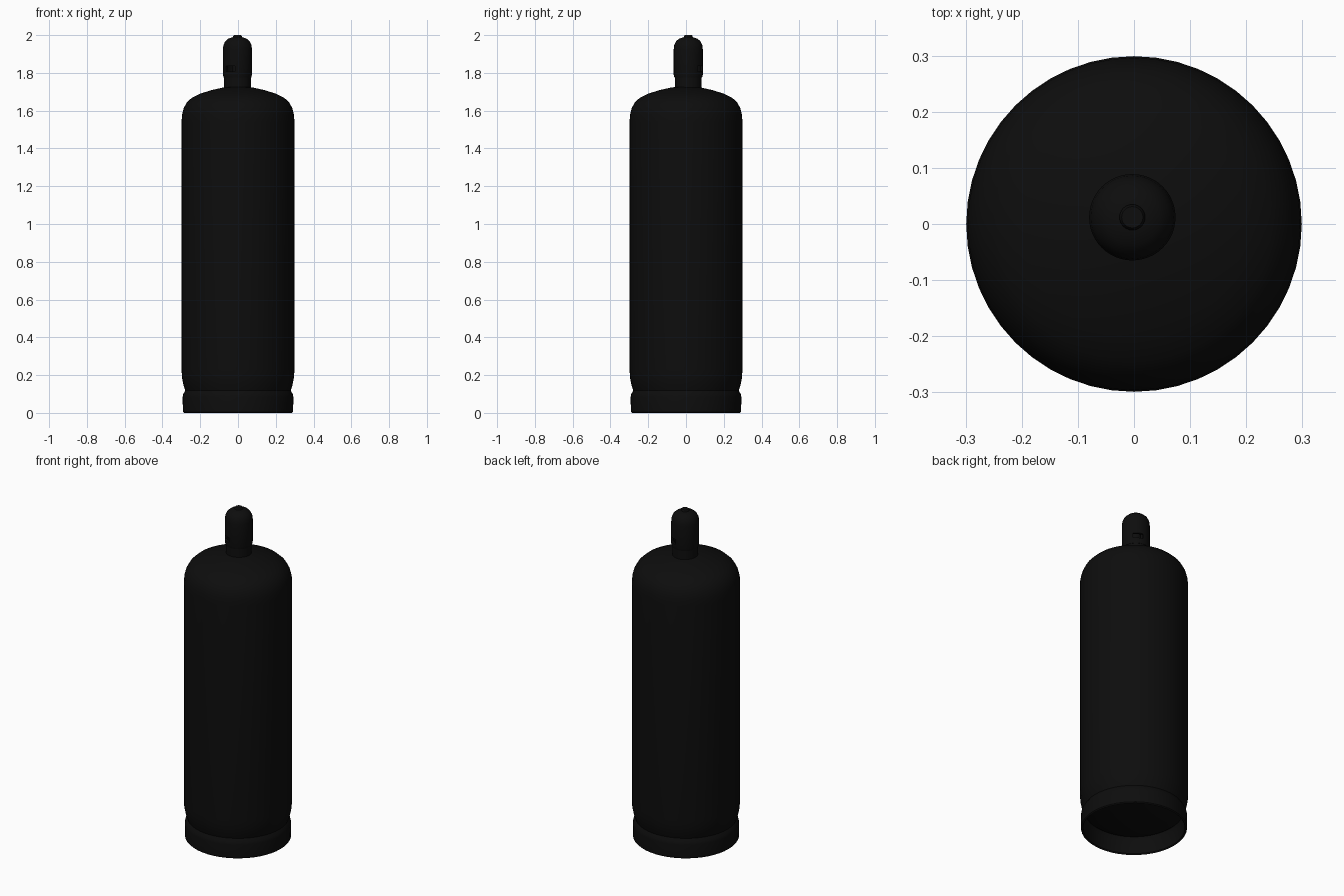
import bpy, bmesh, math
from mathutils import Vector

if "Cube" in bpy.data.objects:
    bpy.data.objects.remove(bpy.data.objects["Cube"])

black = bpy.data.materials.new("black_paint")
black.diffuse_color = (0.004, 0.004, 0.004, 1)
black.use_nodes = True
black.node_tree.nodes["Principled BSDF"].inputs["Base Color"].default_value = black.diffuse_color


def lathe(name, profile, center=(0, 0), segments=48, closed=False):
    """Spin an (r, z) profile around a vertical axis."""
    bm = bmesh.new()
    pts = profile + profile[:1] if closed else profile
    verts = [bm.verts.new((r, 0, z)) for r, z in pts]
    edges = [bm.edges.new(pair) for pair in zip(verts, verts[1:])]
    bmesh.ops.spin(bm, geom=verts + edges, cent=(0, 0, 0), axis=(0, 0, 1),
                   angle=2 * math.pi, steps=segments)
    bmesh.ops.remove_doubles(bm, verts=bm.verts, dist=0.0005)
    bmesh.ops.recalc_face_normals(bm, faces=bm.faces)
    mesh = bpy.data.meshes.new(name)
    bm.to_mesh(mesh)
    bm.free()
    obj = bpy.data.objects.new(name, mesh)
    obj.location = (*center, 0)
    bpy.context.collection.objects.link(obj)
    mesh.materials.append(black)
    bpy.ops.object.select_all(action='DESELECT')
    obj.select_set(True)
    bpy.context.view_layer.objects.active = obj
    bpy.ops.object.shade_smooth_by_angle(angle=math.radians(35))
    return obj


# Pressure vessel with domed shoulder and shallow domed underside
lathe("tank_body", [
    (0, 0.06), (0.10, 0.065), (0.19, 0.08), (0.25, 0.095), (0.278, 0.115),
    (0.288, 0.145), (0.296, 0.185), (0.299, 0.23), (0.299, 1.54),
    (0.296, 1.58), (0.288, 1.612), (0.272, 1.642), (0.245, 1.668),
    (0.20, 1.69), (0.14, 1.709), (0.076, 1.723), (0, 1.73)])

# Open foot ring, pinched in where it meets the tank
lathe("foot_ring", [
    (0.286, 0), (0.292, 0.006), (0.293, 0.085), (0.290, 0.10), (0.279, 0.118),
    (0.268, 0.112), (0.278, 0.09), (0.280, 0.006)], closed=True)

# Hollow valve cap with a rounded top and a slimmer collar below
cap_center = (-0.003, 0.012)
lathe("cap_collar", [(0.060, 1.71), (0.071, 1.71), (0.071, 1.80), (0.060, 1.80)],
      cap_center, closed=True)
cap = lathe("valve_cap", [
    (0.064, 1.775), (0.073, 1.775), (0.077, 1.79), (0.077, 1.925), (0.074, 1.948),
    (0.065, 1.967), (0.049, 1.981), (0.025, 1.989), (0, 1.991),
    (0, 1.975), (0.04, 1.967), (0.064, 1.93)], cap_center, closed=True)
lathe("cap_knob", [(0.023, 1.98), (0.023, 1.994), (0.019, 2.0), (0, 2.0)],
      cap_center, 24)

# Valve stem inside the cap
lathe("valve_stem", [(0.03, 1.72), (0.03, 1.86), (0.022, 1.90), (0, 1.90)],
      cap_center, 24)

# One long cutter makes the two opposite vent slots
bpy.ops.mesh.primitive_cube_add(size=1, location=(*cap_center, 1.822),
                                rotation=(0, 0, math.radians(60)))
cutter = bpy.context.object
cutter.name = "vent_slot_cutter"
cutter.scale = (0.4, 0.056, 0.03)
bevel = cutter.modifiers.new("rounded_ends", 'BEVEL')
bevel.width = 0.01
bevel.segments = 3
cutter.hide_render = True
cutter.display_type = 'WIRE'
cut = cap.modifiers.new("vent_slots", 'BOOLEAN')
cut.operation = 'DIFFERENCE'
cut.solver = 'EXACT'
cut.object = cutter
# keep the cut ahead of any smoothing modifier
cap.modifiers.move(len(cap.modifiers) - 1, 0)
